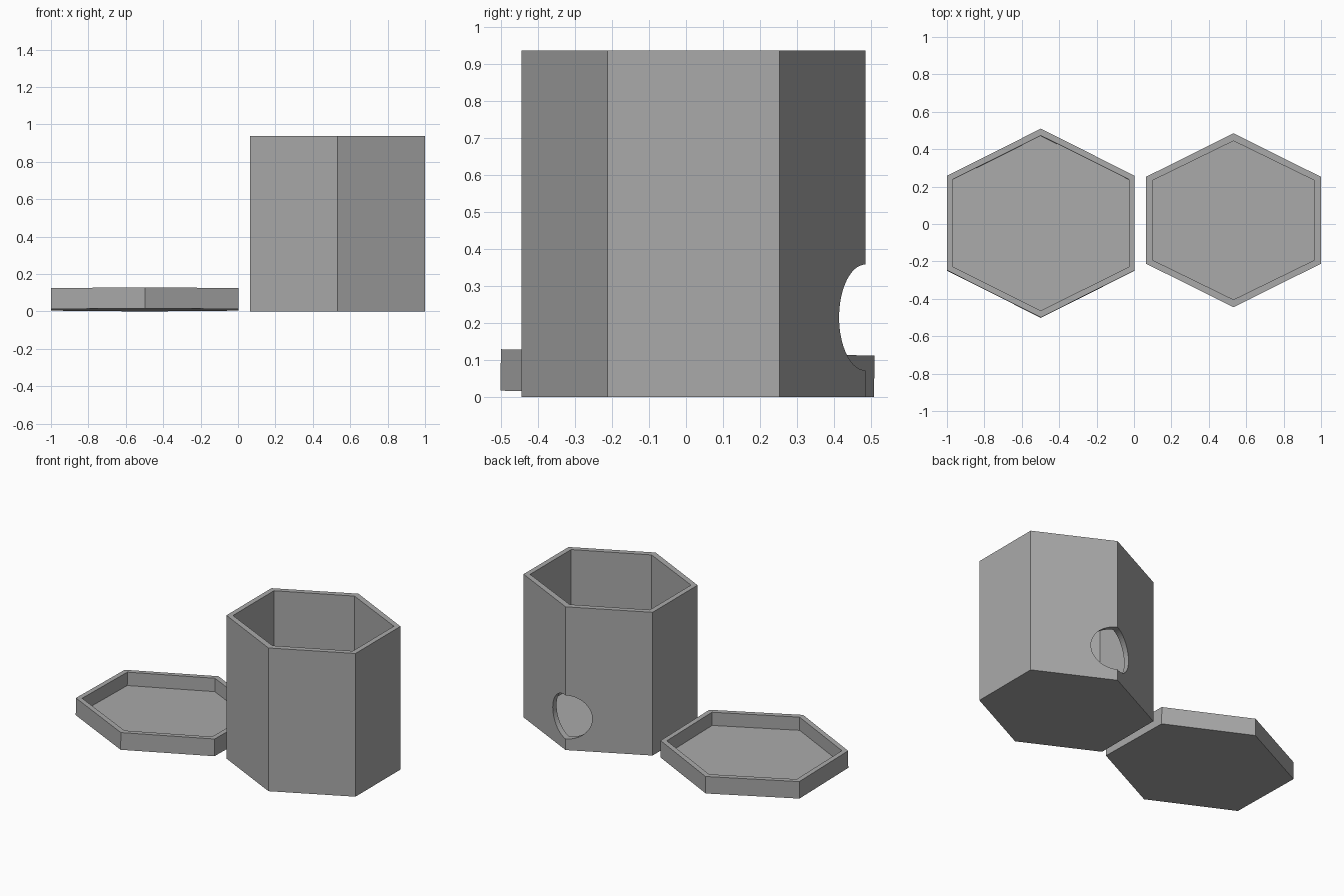
import bpy
import bmesh
from math import radians, atan2
from mathutils import Matrix

if "Cube" in bpy.data.objects:
    bpy.data.objects.remove(bpy.data.objects["Cube"])

grey = bpy.data.materials.new("plain grey")
grey.use_nodes = True
colour = (0.4, 0.4, 0.4, 1)
grey.diffuse_color = colour
grey.node_tree.nodes["Principled BSDF"].inputs["Base Color"].default_value = colour


def hexagon(bm, half_x, half_y, z):
    """Ring of six points with corners at front and back."""
    side = half_y / 2
    points = [(0, half_y), (-half_x, side), (-half_x, -side),
              (0, -half_y), (half_x, -side), (half_x, side)]
    return [bm.verts.new((x, y, z)) for x, y in points]


def hex_tray(name, outer, inner, height, floor):
    """Open hexagonal container with a floor."""
    bm = bmesh.new()
    rings = [hexagon(bm, *outer, 0), hexagon(bm, *outer, height),
             hexagon(bm, *inner, height), hexagon(bm, *inner, floor)]
    bm.faces.new(rings[0])
    bm.faces.new(rings[-1])
    for low, high in zip(rings, rings[1:]):
        for i in range(6):
            j = (i + 1) % 6
            bm.faces.new((low[i], low[j], high[j], high[i]))
    bmesh.ops.recalc_face_normals(bm, faces=bm.faces)
    mesh = bpy.data.meshes.new(name)
    bm.to_mesh(mesh)
    bm.free()
    mesh.materials.append(grey)
    obj = bpy.data.objects.new(name, mesh)
    bpy.context.collection.objects.link(obj)
    return obj


def drill(target, centre, radii, length, turn):
    """Cut an elliptical hole; its axis is y turned about z."""
    bm = bmesh.new()
    bmesh.ops.create_cone(bm, cap_ends=True, segments=64, radius1=1,
                          radius2=1, depth=length)
    place = (Matrix.Translation(centre) @ Matrix.Rotation(turn, 4, "Z")
             @ Matrix.Diagonal((radii[0], 1, radii[1], 1))
             @ Matrix.Rotation(radians(90), 4, "X"))
    bm.transform(place)
    bmesh.ops.recalc_face_normals(bm, faces=bm.faces)
    mesh = bpy.data.meshes.new("hole_cutter")
    bm.to_mesh(mesh)
    bm.free()
    mesh.materials.append(grey)
    cutter = bpy.data.objects.new("hole_cutter", mesh)
    cutter.hide_render = True
    bpy.context.collection.objects.link(cutter)
    cut = target.modifiers.new("hole", "BOOLEAN")
    cut.operation = "DIFFERENCE"
    cut.solver = "EXACT"
    cut.object = cutter
    bpy.context.view_layer.objects.active = target
    bpy.ops.object.modifier_apply(modifier=cut.name)
    bpy.data.objects.remove(cutter)


# Tall box
box = hex_tray("box", (0.467, 0.465), (0.434, 0.424), 0.937, 0.03)

# Strap slots passing sideways through the front corner
for z in (0.165, 0.772):
    drill(box, (0, -0.42, z), (0.019, 0.117), 0.6, radians(89))

# Round holes square to the two back walls
for side in (1, -1):
    drill(box, (side * 0.233, 0.349, 0.74), (0.048, 0.048), 0.2,
          -side * atan2(1, 2))

# Large opening through the back corner
drill(box, (0, 0.4, 0.215), (0.143, 0.143), 0.4, 0)
box.location = (0.532, 0.02, 0)

# Shallow lid lying slightly tipped beside the box
lid = hex_tray("lid", (0.502, 0.505), (0.47, 0.468), 0.112, 0.025)
lid.location = (-0.498, 0.003, 0.0085)
lid.rotation_euler.x = radians(-0.97)
